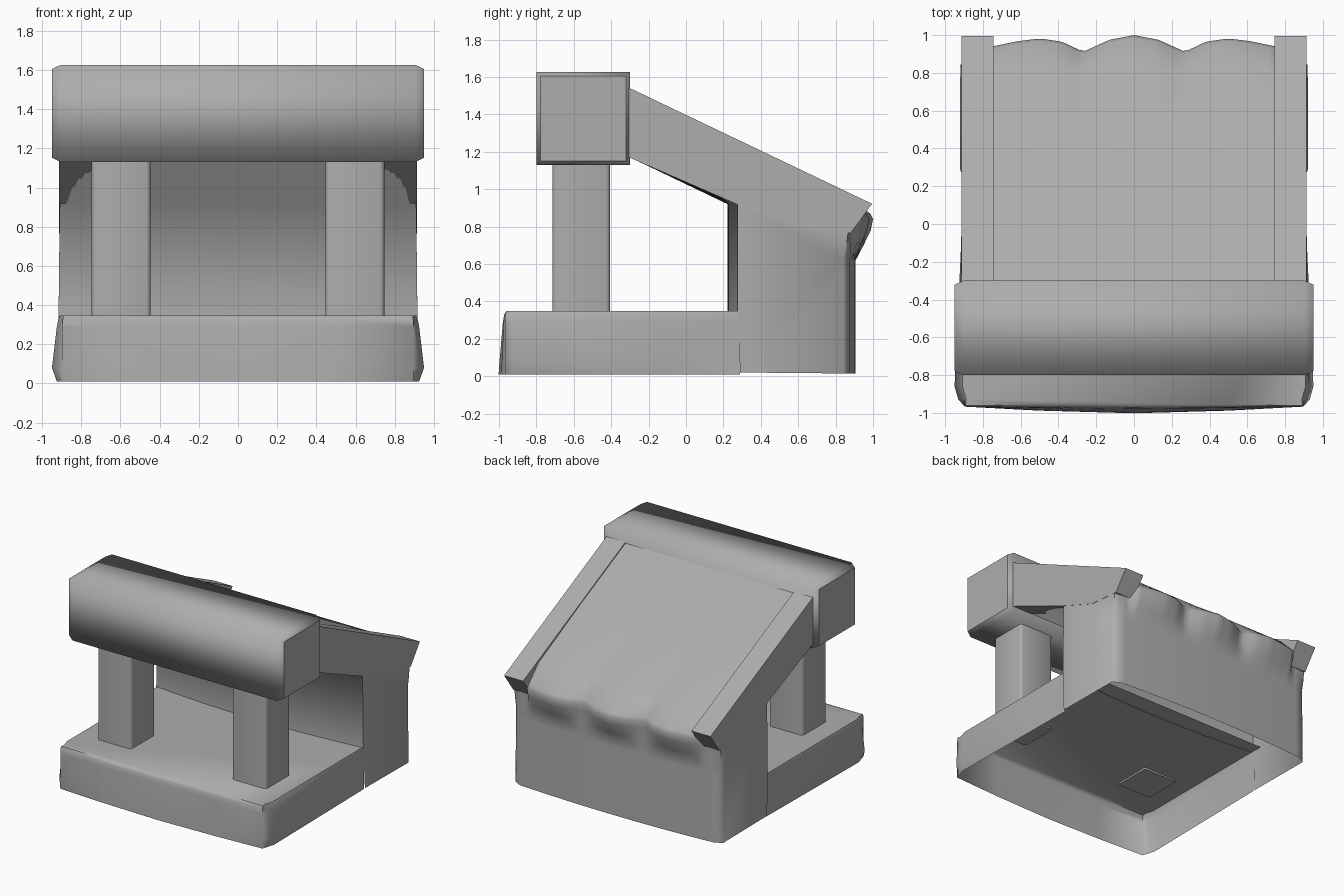
import bpy, bmesh, math

cube = bpy.data.objects.get("Cube")
if cube:
    bpy.data.objects.remove(cube, do_unlink=True)

stone = bpy.data.materials.new("plain_grey")
stone.use_nodes = True
GREY = (0.42, 0.42, 0.42, 1)
stone.diffuse_color = GREY
stone.node_tree.nodes["Principled BSDF"].inputs["Base Color"].default_value = GREY


def finish(bm, name, angle):
    """Turn a bmesh into a shaded object with the shared material."""
    bmesh.ops.recalc_face_normals(bm, faces=bm.faces)
    mesh = bpy.data.meshes.new(name)
    bm.to_mesh(mesh)
    bm.free()
    obj = bpy.data.objects.new(name, mesh)
    bpy.context.collection.objects.link(obj)
    mesh.materials.append(stone)
    for o in bpy.context.selected_objects:
        o.select_set(False)
    obj.select_set(True)
    bpy.context.view_layer.objects.active = obj
    bpy.ops.object.shade_smooth_by_angle(angle=math.radians(angle))
    return obj


def loft(bm, rings):
    """Skin neighbouring open rings of points with quads."""
    rows = [[bm.verts.new(p) for p in ring] for ring in rings]
    for a, b in zip(rows, rows[1:]):
        for i in range(len(a) - 1):
            bm.faces.new((a[i], a[i + 1], b[i + 1], b[i]))
    return rows


def extrude_profile(name, profile, sections, angle):
    """Sweep a closed y-z profile along x; each section is (x, inset)."""
    bm = bmesh.new()
    cy = sum(p[0] for p in profile) / len(profile)
    cz = sum(p[1] for p in profile) / len(profile)
    rings = []
    for x, inset in sections:
        rings.append([bm.verts.new((x, y - math.copysign(inset, y - cy),
                                    z - math.copysign(inset, z - cz)))
                      for y, z in profile])
    n = len(profile)
    for a, b in zip(rings, rings[1:]):
        for i in range(n):
            j = (i + 1) % n
            bm.faces.new((a[i], a[j], b[j], b[i]))
    bm.faces.new(rings[0])
    bm.faces.new(rings[-1])
    return finish(bm, name, angle)


# Front platform: hollow below, flared sides, bowed front, softened rim
bm = bmesh.new()
rings = []
for z, w, bow, back in ((0.01, 0.925, 0.035, 0.29), (0.08, 0.95, 0.03, 0.29),
                        (0.29, 0.925, 0.012, 0.29), (0.325, 0.918, 0.006, 0.29),
                        (0.348, 0.908, -0.006, 0.37)):
    front = 0.967 + min(bow, 0)
    half = [(min(w, 0.91), back), (min(w, 0.915), -0.1), (w, -0.86),
            (w - 0.02, -0.93), (min(w, 0.91) - 0.015, -front),
            (0.5, -front - bow * 0.6)]
    ring = half + [(0, -0.967 - bow)] + [(-x, y) for x, y in reversed(half)]
    rings.append([(x, y, z) for x, y in ring])
rows = loft(bm, rings)
bm.faces.new(rows[-1])
finish(bm, "platform", 62)

# Plan outline of the scalloped eave from the centre outwards
SCALLOP = [(0, 1.0), (0.13, 0.975), (0.27, 0.912), (0.38, 0.965),
           (0.5, 0.982), (0.62, 0.967), (0.75, 0.94), (0.77, 0.88), (1, 0.88)]


def eave_line(x):
    for (x0, y0), (x1, y1) in zip(SCALLOP, SCALLOP[1:]):
        if x <= x1:
            return y0 + (y1 - y0) * (x - x0) / (x1 - x0)


# Rear block with sloped roof, open below
def section(t):
    u = abs(t)
    bow = 1 - u ** 2
    corner = max(0, (u - 0.94) / 0.06)
    wall = 0.872 + 0.035 * bow - 0.03 * corner
    front = 0.275 - 0.052 * bow
    eave = max(eave_line(u * 0.911), wall + 0.008)
    pts = [(front, 0.344), (front, 0.92), (-0.32, 1.18), (-0.32, 1.54),
           (0.3, 1.245), (0.8, 0.995), (eave - 0.015, 0.87), (eave, 0.84),
           (eave - 0.012, 0.78), (wall + (eave - wall) * 0.4, 0.69),
           (wall, 0.62), (wall, 0.56), (wall, 0.015)]
    return [(t * (0.92 - 0.011 * min(z, 1)), y, z) for y, z in pts]


bm = bmesh.new()
steps = 56
rows = loft(bm, [section(2 * i / steps - 1) for i in range(steps + 1)])
for row, x in ((rows[0], -0.92), (rows[-1], 0.92)):
    foot = bm.verts.new((x, 0.29, 0.02))
    bm.faces.new(row + [foot])
finish(bm, "rear_block_and_roof", 70)

# Matching pairs on both sides
for side, label in ((1, "left"), (-1, "right")):
    # Sloping side rafter, nearly flush with the roof and as deep as it
    rafter = [(-0.32, 1.55), (0.995, 0.922), (0.88, 0.765), (0.6, 0.79),
              (0.278, 0.917), (-0.32, 1.177)]
    extrude_profile(label + "_rafter", rafter,
                    [(side * 0.745, 0), (side * 0.913, 0)], 40)

    # Square post under the beam
    bm = bmesh.new()
    bmesh.ops.create_cube(bm, size=1)
    for v in bm.verts:
        v.co = (side * 0.597 + v.co.x * 0.3, -0.56 + v.co.y * 0.306,
                0.742 + v.co.z * 0.816)
    upright = [e for e in bm.edges
               if abs(e.verts[0].co.z - e.verts[1].co.z) > 0.5]
    bmesh.ops.bevel(bm, geom=upright, offset=0.02, segments=2,
                    affect='EDGES', profile=0.5)
    finish(bm, label + "_post", 60)

# Heavy front beam with chamfered ends, soft long edges and flat end faces
beam = [(-0.8, 1.13), (-0.3, 1.13), (-0.3, 1.627), (-0.8, 1.627)]
bar = extrude_profile("front_beam", beam,
                      [(-0.95, 0.022), (-0.905, 0), (0.905, 0), (0.95, 0.022)],
                      100)
for face in bar.data.polygons:
    face.use_smooth = abs(face.normal.x) < 0.9
